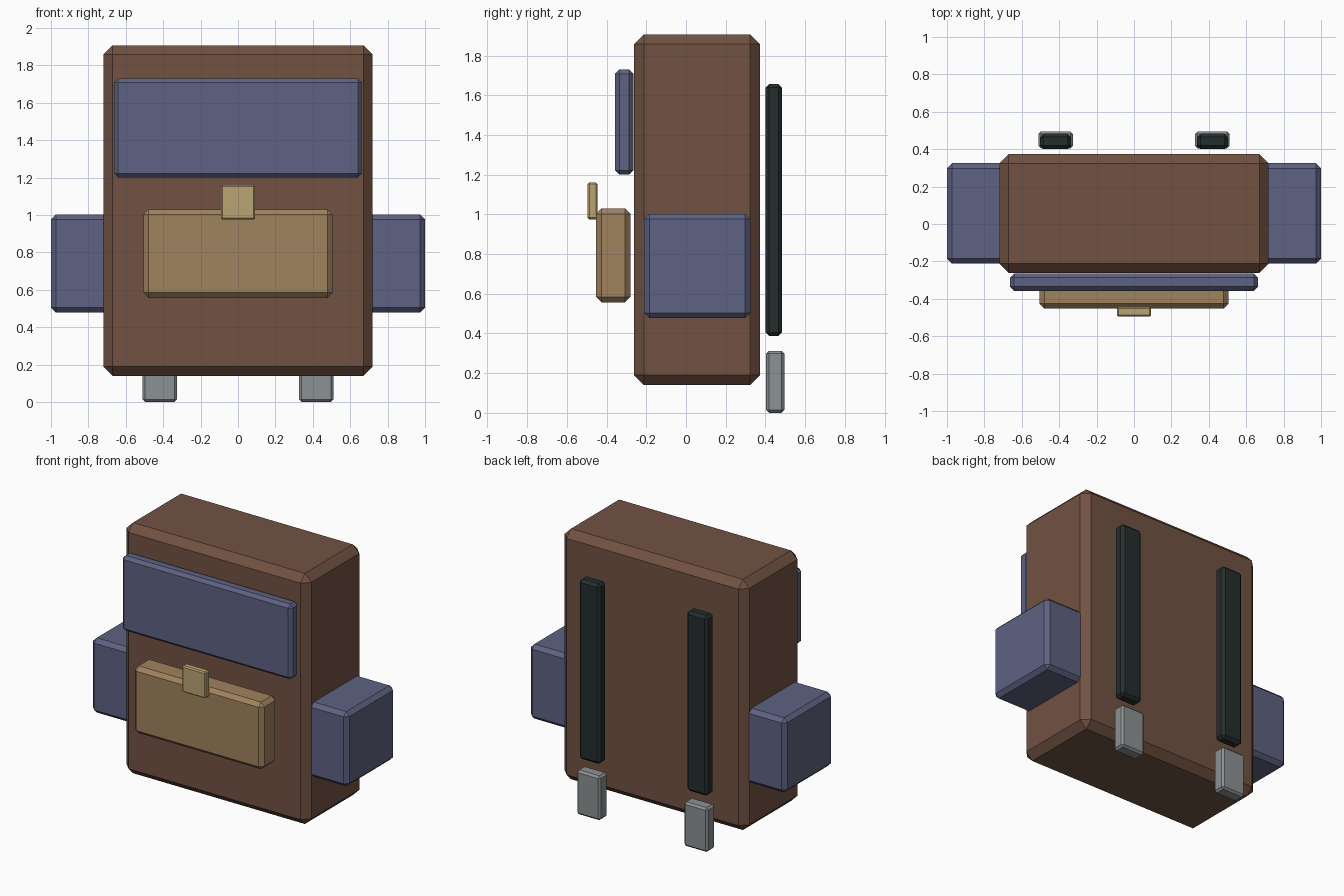
import bpy, bmesh

if "Cube" in bpy.data.objects:
    bpy.data.objects.remove(bpy.data.objects["Cube"])


def material(name, rgb):
    # sRGB 0-255 to linear diffuse colour
    m = bpy.data.materials.new(name)
    lin = [((c / 255 + 0.055) / 1.055) ** 2.4 for c in rgb]
    m.diffuse_color = (*lin, 1)
    m.use_nodes = True
    m.node_tree.nodes["Principled BSDF"].inputs["Base Color"].default_value = m.diffuse_color
    return m


BROWN = material("brown canvas", (113, 82, 66))
BLUE = material("slate blue", (94, 98, 130))
TAN = material("tan leather", (160, 130, 93))
BRASS = material("pale brass", (186, 164, 114))
BLACK = material("strap black", (36, 45, 45))
GREY = material("buckle grey", (139, 145, 147))


def box(name, x, y, z, bevel, mat):
    # Chamfered box given its (min, max) extents on each axis
    bm = bmesh.new()
    bmesh.ops.create_cube(bm, size=1)
    for v in bm.verts:
        for i, (lo, hi) in enumerate((x, y, z)):
            v.co[i] = hi if v.co[i] > 0 else lo
    bmesh.ops.bevel(bm, geom=bm.edges[:], offset=bevel, segments=1,
                    affect='EDGES', profile=0.5)
    me = bpy.data.meshes.new(name)
    bm.to_mesh(me)
    bm.free()
    me.materials.append(mat)
    ob = bpy.data.objects.new(name, me)
    bpy.context.collection.objects.link(ob)
    return ob


# Main bag and front pieces
box("bag_body", (-0.72, 0.72), (-0.262, 0.373), (0.14, 1.907), 0.05, BROWN)
box("top_flap", (-0.663, 0.663), (-0.357, -0.265), (1.2, 1.73), 0.022, BLUE)
box("front_pocket", (-0.505, 0.505), (-0.453, -0.28), (0.557, 1.03), 0.027, TAN)
box("clasp", (-0.092, 0.092), (-0.495, -0.445), (0.975, 1.16), 0.008, BRASS)

# Mirrored side pockets, shoulder straps and buckles
for side, s in (("left", -1), ("right", 1)):
    def span(a, b):
        return tuple(sorted((s * a, s * b)))
    box(side + "_side_pocket", span(0.66, 1.0), (-0.212, 0.325), (0.477, 1.003), 0.027, BLUE)
    box(side + "_strap", span(0.337, 0.502), (0.4, 0.484), (0.387, 1.657), 0.019, BLACK)
    box(side + "_buckle", span(0.326, 0.511), (0.404, 0.495), (0.0, 0.312), 0.014, GREY)
